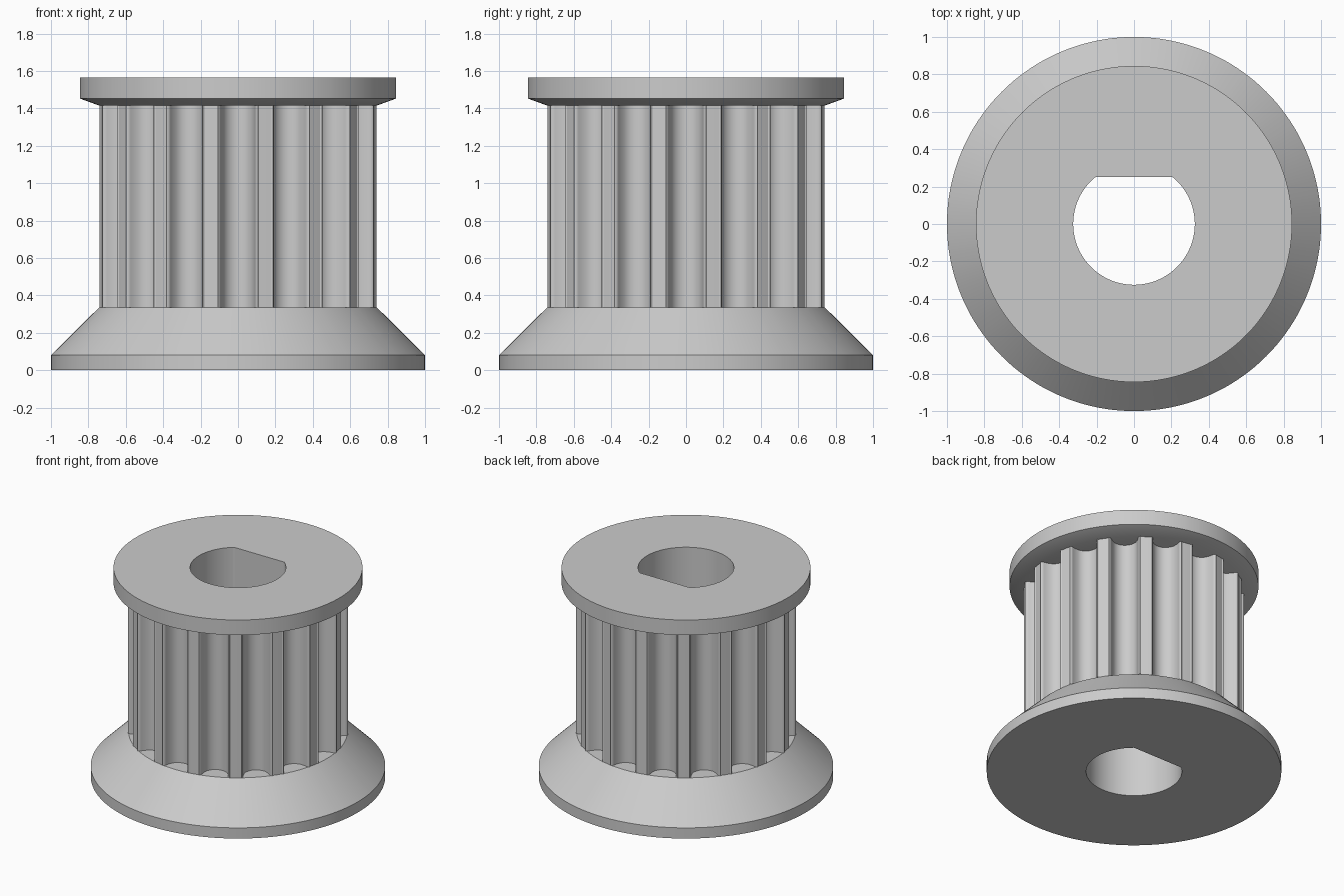
import bpy
import bmesh
from math import atan2, hypot, pi, sin, cos, radians

cube = bpy.data.objects.get("Cube")
if cube:
    bpy.data.objects.remove(cube, do_unlink=True)

TEETH = 16
R = 0.743            # barrel radius over the lands
UNIT = 0.1535        # size of one belt-profile unit
BORE, FLAT = 0.325, 0.25
PITCH = 2 * pi / TEETH

mat = bpy.data.materials.new("grey metal")
mat.use_nodes = True
GREY = (0.6, 0.6, 0.6, 1)
mat.diffuse_color = GREY
mat.node_tree.nodes["Principled BSDF"].inputs["Base Color"].default_value = GREY

# Half groove section from centre to land: (offset, depth)
half = [(0, .764), (.127, .75), (.248, .707), (.358, .637), (.452, .54),
        (.505, .444), (.547, .343), (.579, .238), (.597, .15),
        (.608, .093), (.641, .044), (.69, .011), (.747, 0)]
polar = [(atan2(x * UNIT, R - d * UNIT), hypot(x * UNIT, R - d * UNIT) if d else R)
         for x, d in half]
tooth = [(-a, r) for a, r in reversed(polar[1:])] + polar + [(PITCH / 2, R)]
barrel = [(a + i * PITCH, r) for i in range(TEETH) for a, r in tooth]


def circle(r):
    return [(r * cos(a), r * sin(a)) for a, _ in barrel]


toothed = [(r * cos(a), r * sin(a)) for a, r in barrel]
bore = [(x, min(y, FLAT)) for x, y in circle(BORE)]


def loft(name, layers, closed):
    """Skin a stack of (outline, z) rings; closed joins the last to the first."""
    bm = bmesh.new()
    rings = [[bm.verts.new((x, y, z)) for x, y in pts] for pts, z in layers]
    pairs = list(zip(rings, rings[1:]))
    if closed:
        pairs.append((rings[-1], rings[0]))
    n = len(barrel)
    for lo, hi in pairs:
        for i in range(n):
            j = (i + 1) % n
            bm.faces.new((lo[i], lo[j], hi[j], hi[i]))
    mesh = bpy.data.meshes.new(name)
    bm.to_mesh(mesh)
    bm.free()
    mesh.materials.append(mat)
    obj = bpy.data.objects.new(name, mesh)
    bpy.context.collection.objects.link(obj)
    bpy.ops.object.select_all(action="DESELECT")
    obj.select_set(True)
    bpy.context.view_layer.objects.active = obj
    bpy.ops.object.shade_smooth_by_angle(angle=radians(30))


Z0, Z1, TOP = 0.335, 1.415, 1.565

# Conical base flange with D-shaped bore
loft("lower_flange", [(bore, 0), (circle(1), 0), (circle(1), 0.08),
                      (circle(R), Z0), (bore, Z0)], True)
# Grooved belt barrel and its bore wall
loft("toothed_barrel", [(toothed, Z0), (toothed, Z1)], False)
loft("barrel_bore", [(bore, Z1), (bore, Z0)], False)
# Thin retaining flange with chamfered underside
loft("upper_flange", [(bore, Z1), (circle(R), Z1), (circle(0.845), 1.452),
                      (circle(0.845), TOP), (bore, TOP)], True)
